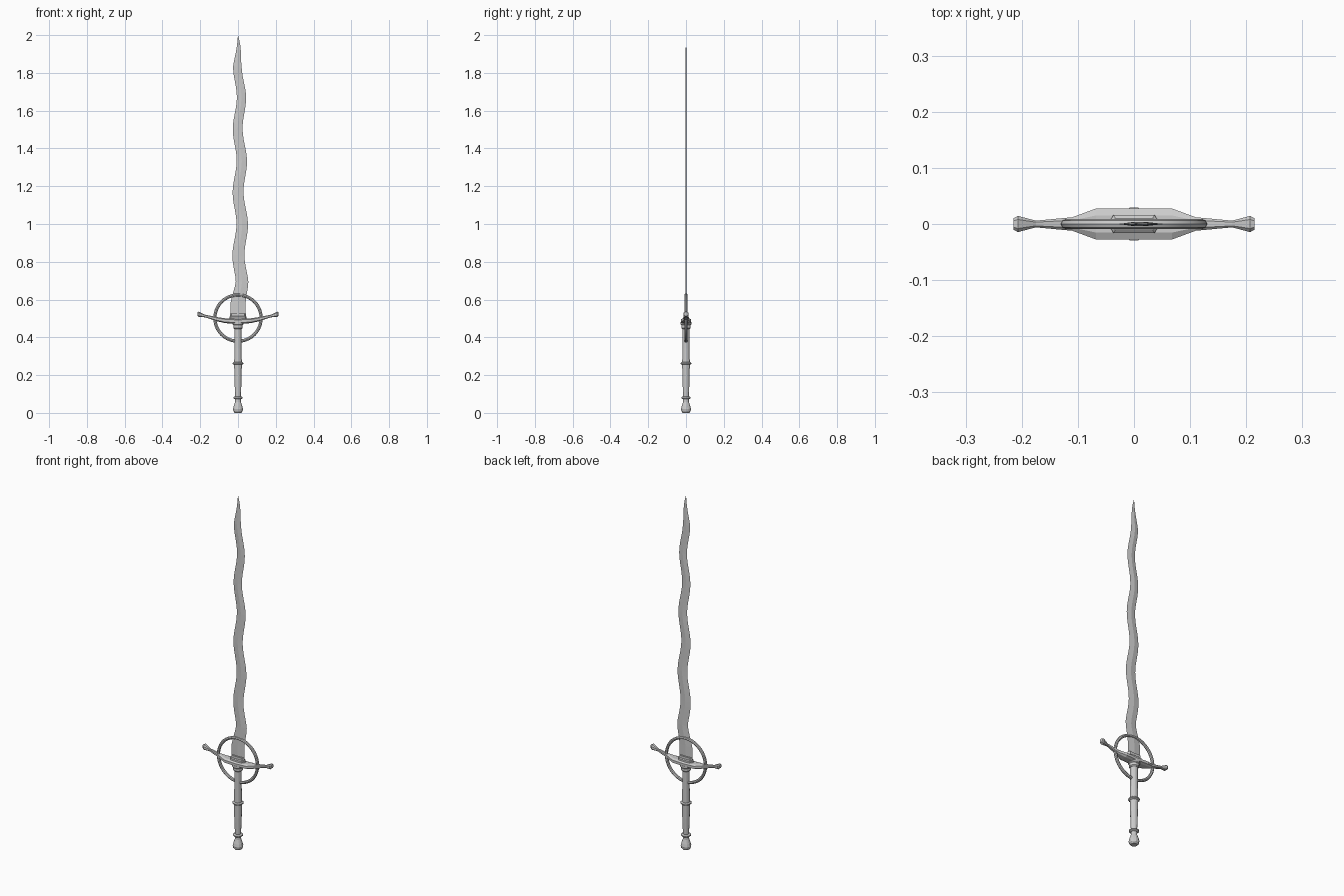
import bpy, bmesh, math
from math import sin, cos, pi

if "Cube" in bpy.data.objects:
    bpy.data.objects.remove(bpy.data.objects["Cube"])


def make_object(name, bm):
    bmesh.ops.recalc_face_normals(bm, faces=bm.faces[:])
    me = bpy.data.meshes.new(name)
    bm.to_mesh(me)
    bm.free()
    ob = bpy.data.objects.new(name, me)
    bpy.context.collection.objects.link(ob)
    return ob


def loft(name, sections):
    """Skin a list of equal-length point loops and cap both ends."""
    bm = bmesh.new()
    loops = [[bm.verts.new(p) for p in s] for s in sections]
    n = len(loops[0])
    for a, b in zip(loops, loops[1:]):
        for i in range(n):
            j = (i + 1) % n
            bm.faces.new((a[i], a[j], b[j], b[i]))
    bm.faces.new(loops[0])
    bm.faces.new(loops[-1])
    return make_object(name, bm)


def lathe(name, profile, sides=12):
    return loft(name, [[(r * cos(2 * pi * (i + .5) / sides),
                         r * sin(2 * pi * (i + .5) / sides), z)
                        for i in range(sides)] for r, z in profile])


# Wavy blade: thin diamond section, straight near the guard, pointed tip
def blade_section(z):
    wave = min(1, max(0, (z - 0.58) / 0.12))
    tip = min(1, (2.0 - z) / 0.17)
    mid = wave * (0.013 - 0.006 * (z - 0.8)
                  + 0.0105 * cos(2 * pi * (z - 1.0) / 0.335))
    half = (0.040 - 0.007 * wave - 0.009 * max(0, z - 0.7))
    mid *= tip
    half = max(half * tip ** 0.8, 0.0003)
    t = 0.0035 * max(tip, 0.1)
    return [(mid - half, 0, z), (mid, -t, z), (mid + half, 0, z), (mid, t, z)]


N = 54
loft("blade", [blade_section(0.5 + 1.5 * i / N) for i in range(N + 1)])

# Collar where the blade enters the guard
loft("blade_collar", [[(-w, 0, z), (-w * .8, -d, z), (w * .8, -d, z),
                       (w, 0, z), (w * .8, d, z), (-w * .8, d, z)]
                      for w, d, z in ((.046, .016, .48), (.046, .016, .508),
                                      (.042, .011, .512), (.042, .011, .525))])

# Crossguard: chamfered sections (x, half depth, centre z, half height)
half_guard = [(0.0, .0275, .485, .013), (.068, .0275, .488, .013),
              (.11, .012, .496, .011), (.175, .006, .513, .007),
              (.207, .0145, .522, .014), (.215, .010, .524, .010)]
stations = [(-x, d, z, h) for x, d, z, h in half_guard[:0:-1]] + half_guard


def guard_section(x, d, z, h):
    c = 0.55
    return [(x, d * a, z + h * b) for a, b in
            ((1, c), (c, 1), (-c, 1), (-1, c),
             (-1, -c), (-c, -1), (c, -1), (1, -c))]


loft("crossguard", [guard_section(*s) for s in stations])

# Guard ring in the plane of the blade
bpy.ops.mesh.primitive_torus_add(major_radius=0.1225, minor_radius=0.0085,
                                 major_segments=40, minor_segments=8,
                                 location=(0, 0, 0.502),
                                 rotation=(pi / 2, 0, 0))
bpy.context.object.name = "guard_ring"
bpy.ops.object.shade_smooth_by_angle()

# Grip, rings and pommel
lathe("grip_collar", [(.022, .445), (.026, .45), (.026, .464),
                      (.030, .468), (.030, .48)])
lathe("grip", [(.014, .07), (.016, .09), (.0195, .18), (.021, .26),
               (.0195, .34), (.0195, .45)])
for name, z, r in (("middle_ring", .262, .029), ("lower_ring", .08, .026)):
    lathe(name, [(r - .006, z - .007), (r, z - .003),
                 (r, z + .003), (r - .006, z + .007)])
lathe("pommel", [(.018, 0), (.025, .008), (.0275, .02),
                 (.024, .035), (.016, .058), (.015, .078)])
